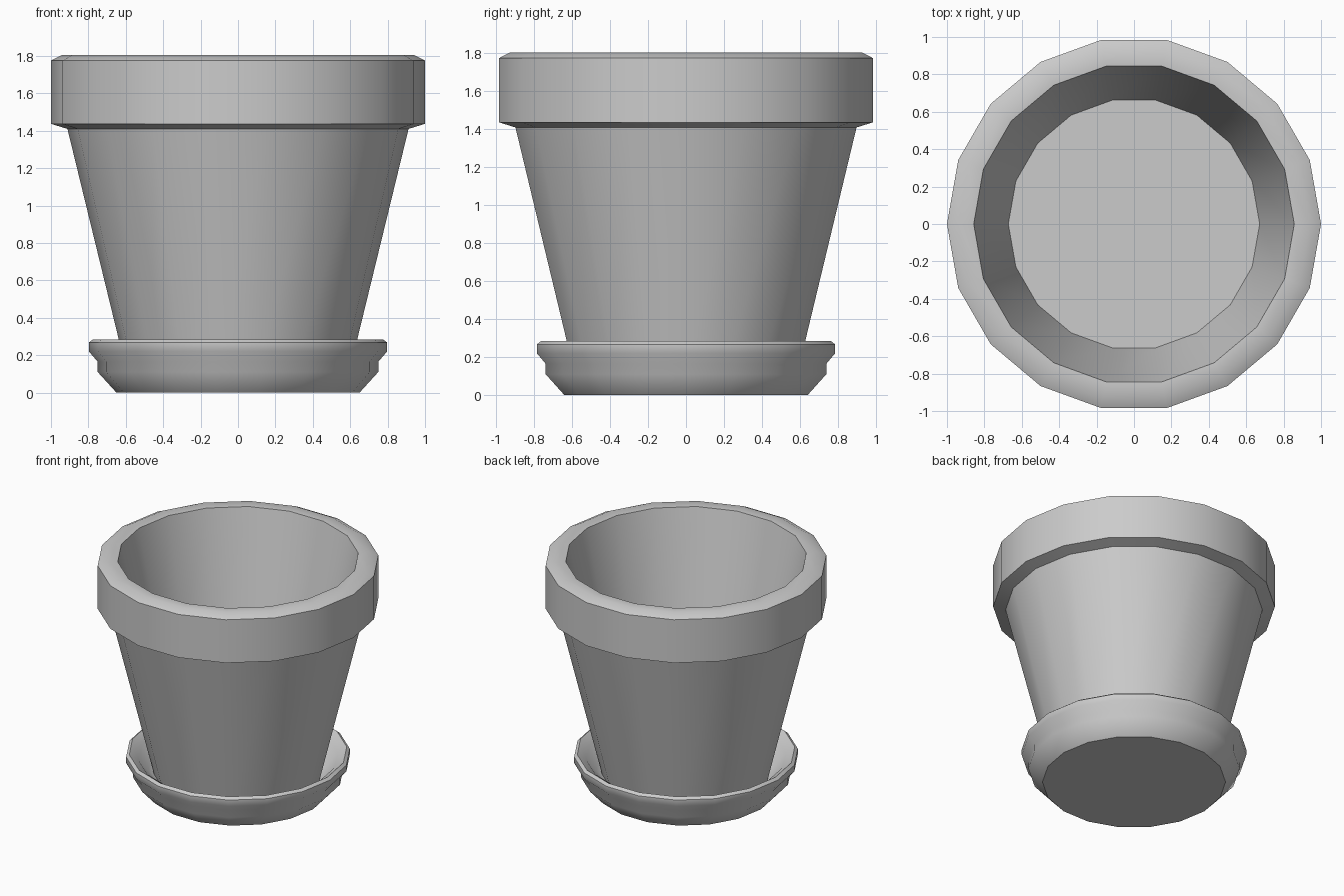
import bpy, bmesh
from math import cos, sin, tau, radians

if "Cube" in bpy.data.objects:
    bpy.data.objects.remove(bpy.data.objects["Cube"])

SIDES = 18

def lathe(name, profile):
    """Revolve an (r, z) profile and close both ends with flat n-gons."""
    bm = bmesh.new()
    rings = [[bm.verts.new((r * cos(tau * i / SIDES), r * sin(tau * i / SIDES), z))
              for i in range(SIDES)] for r, z in profile]
    for a, b in zip(rings, rings[1:]):
        for i in range(SIDES):
            j = (i + 1) % SIDES
            bm.faces.new((a[i], a[j], b[j], b[i]))
    bm.faces.new(rings[0][::-1])
    bm.faces.new(rings[-1])
    bmesh.ops.recalc_face_normals(bm, faces=bm.faces)
    mesh = bpy.data.meshes.new(name)
    bm.to_mesh(mesh)
    bm.free()
    obj = bpy.data.objects.new(name, mesh)
    bpy.context.collection.objects.link(obj)
    bpy.ops.object.select_all(action='DESELECT')
    obj.select_set(True)
    bpy.context.view_layer.objects.active = obj
    bpy.ops.object.shade_smooth_by_angle(angle=radians(46))
    return obj

# Tapered pot with thick collar, inner wall and inside floor
lathe("pot", [(0.595, 0.11), (0.912, 1.41), (1.0, 1.437), (1.0, 1.775),
              (0.94, 1.805), (0.857, 1.8), (0.672, 0.97)])

# Saucer with stepped outer wall and sloping inside
lathe("saucer", [(0.65, 0.0), (0.75, 0.11), (0.75, 0.165), (0.797, 0.22),
                 (0.797, 0.268), (0.775, 0.285), (0.71, 0.24), (0.64, 0.15), (0.57, 0.11)])
